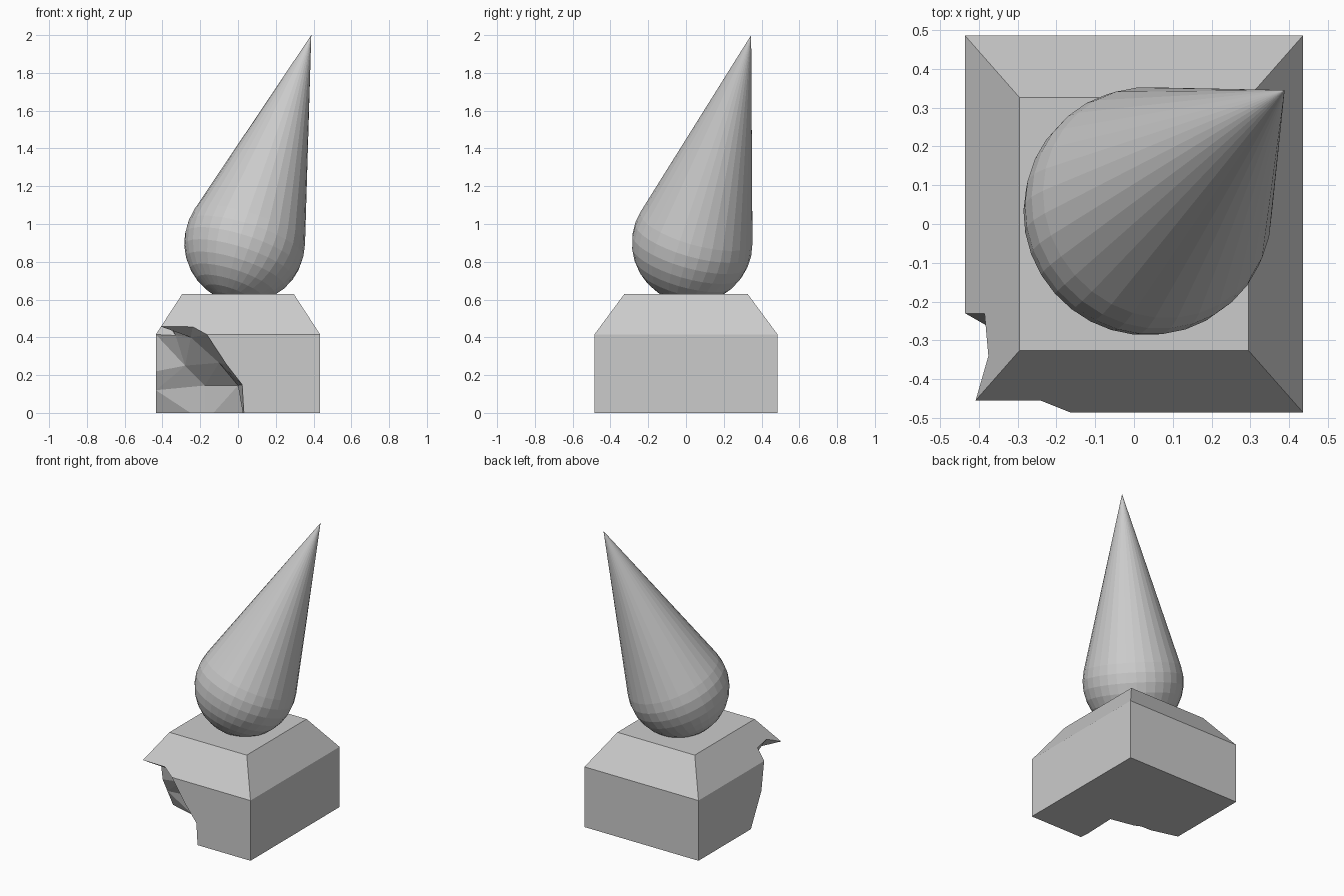
import bpy, bmesh, math
from mathutils import Vector

if "Cube" in bpy.data.objects:
    bpy.data.objects.remove(bpy.data.objects["Cube"])


def make_object(name, bm):
    bmesh.ops.recalc_face_normals(bm, faces=bm.faces)
    mesh = bpy.data.meshes.new(name)
    bm.to_mesh(mesh)
    bm.free()
    obj = bpy.data.objects.new(name, mesh)
    bpy.context.collection.objects.link(obj)
    return obj


def loft(name, rings, caps):
    """Join equal-length rings of points; caps list index loops for both ends."""
    bm = bmesh.new()
    rows = [[bm.verts.new(p) for p in ring] for ring in rings]
    n = len(rows[0])
    for a, b in zip(rows, rows[1:]):
        for i in range(n):
            bm.faces.new((a[i], a[(i + 1) % n], b[(i + 1) % n], b[i]))
    for row in (rows[0], rows[-1]):
        for loop in caps:
            bm.faces.new([row[i] for i in loop])
    return bm


def rect(x, y, z):
    return [(-x, -y, z), (x, -y, z), (x, y, z), (-x, y, z)]


# Pedestal: block with a sloped top
pedestal = make_object("pedestal", loft("pedestal", [
    rect(0.435, 0.485, 0), rect(0.435, 0.485, 0.415), rect(0.295, 0.326, 0.63)],
    [(0, 1, 2, 3)]))


# Broken corner: each level runs left face -> two inner points -> front face
def break_ring(left, inner_a, inner_b, front):
    return [(-0.6, left[1], left[2]), left, inner_a, inner_b, front,
            (front[0], -0.6, front[2]), (-0.6, -0.6, front[2])]


levels = [
    [(-.435, -.06, -.05), (-.175, -.13, -.05), (.045, -.175, -.05), (.034, -.485, -.05)],
    [(-.435, -.148, .12), (-.175, -.16, .145), (.0, -.24, .145), (.022, -.485, .15)],
    [(-.435, -.20, .22), (-.28, -.22, .25), (-.10, -.33, .265), (-.06, -.485, .255)],
    [(-.435, -.23, .415), (-.33, -.29, .41), (-.25, -.37, .40), (-.165, -.485, .415)],
    [(-.385, -.23, .492), (-.375, -.34, .507), (-.408, -.454, .457), (-.24, -.455, .456)],
]
bm = loft("break", [break_ring(*l) for l in levels], [(0, 1, 2, 3, 6), (3, 4, 5, 6)])
bmesh.ops.triangulate(bm, faces=bm.faces)
cutter = make_object("break_cutter", bm)
cutter.hide_render = True

mod = pedestal.modifiers.new("broken_corner", 'BOOLEAN')
mod.operation = 'DIFFERENCE'
mod.solver = 'EXACT'
mod.object = cutter
bpy.context.view_layer.objects.active = pedestal
bpy.ops.object.modifier_apply(modifier=mod.name)
bpy.data.objects.remove(cutter)

# Teardrop finial: sphere running tangentially into a leaning point
centre, apex, radius = Vector((0.035, 0.033, 0.90)), Vector((0.388, 0.345, 2.0)), 0.32
axis = apex - centre
length = axis.length
turn = axis.to_track_quat('Z', 'Y')
segments, rows = 32, 9
start = math.asin(radius / length)
bm = bmesh.new()
rings = []
for r in range(rows):
    lat = start - (start + math.pi / 2) * r / rows
    ring = []
    for s in range(segments):
        a = math.tau * s / segments
        p = Vector((math.cos(lat) * math.cos(a), math.cos(lat) * math.sin(a), math.sin(lat)))
        ring.append(bm.verts.new(centre + turn @ (p * radius)))
    rings.append(ring)
tip = bm.verts.new(apex)
base = bm.verts.new(centre - axis.normalized() * radius)
for s in range(segments):
    t = (s + 1) % segments
    bm.faces.new((rings[0][s], rings[0][t], tip))
    bm.faces.new((rings[-1][t], rings[-1][s], base))
    for a, b in zip(rings, rings[1:]):
        bm.faces.new((a[s], b[s], b[t], a[t]))
make_object("teardrop_finial", bm)
